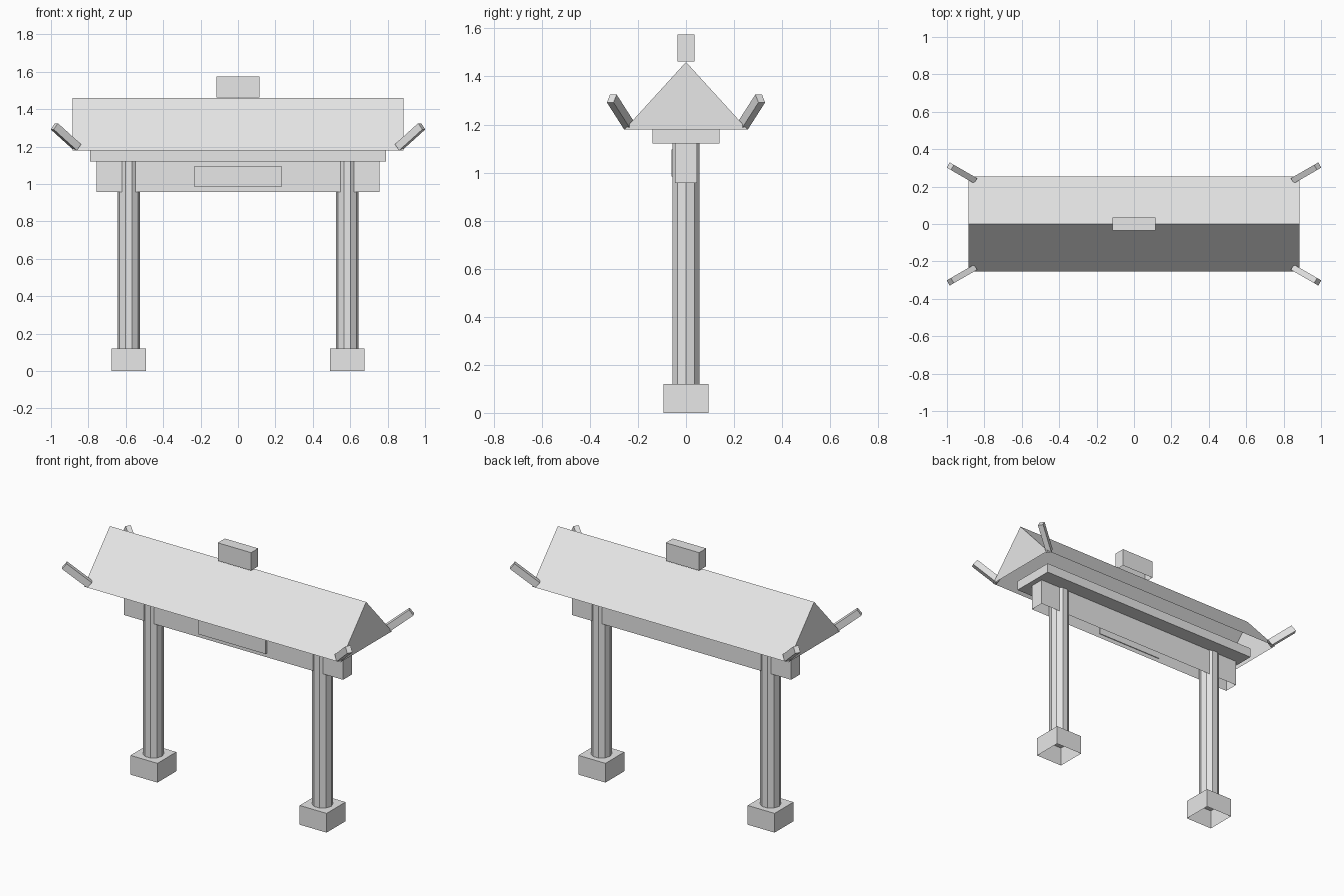
import bpy
import bmesh
from math import cos, sin, pi, radians
from mathutils import Matrix, Vector

cube = bpy.data.objects.get("Cube")
if cube:
    bpy.data.objects.remove(cube, do_unlink=True)

GREY = (0.8, 0.8, 0.8, 1.0)
grey = bpy.data.materials.new("plain_grey")
grey.use_nodes = True
grey.diffuse_color = GREY
grey.node_tree.nodes["Principled BSDF"].inputs["Base Color"].default_value = GREY


def finish(name, bm, open_bottom=False):
    """Turn a bmesh into a flat-shaded object, optionally without underside."""
    bmesh.ops.recalc_face_normals(bm, faces=bm.faces)
    bm.normal_update()
    if open_bottom:
        under = [f for f in bm.faces if f.normal.z < -0.9]
        bmesh.ops.delete(bm, geom=under, context='FACES_ONLY')
    mesh = bpy.data.meshes.new(name)
    bm.to_mesh(mesh)
    bm.free()
    mesh.materials.append(grey)
    obj = bpy.data.objects.new(name, mesh)
    bpy.context.collection.objects.link(obj)
    return obj


def prism(name, outline, offset, open_bottom=False):
    """Extrude a closed outline by an offset."""
    bm = bmesh.new()
    face = bm.faces.new([bm.verts.new(p) for p in outline])
    geom = bmesh.ops.extrude_face_region(bm, geom=[face], use_keep_orig=True)["geom"]
    moved = [g for g in geom if isinstance(g, bmesh.types.BMVert)]
    bmesh.ops.translate(bm, vec=offset, verts=moved)
    return finish(name, bm, open_bottom)


def box(name, x, y, z, open_bottom=False):
    """Box spanning the given (min, max) ranges."""
    outline = [(x[0], y[0], z[0]), (x[1], y[0], z[0]),
               (x[1], y[1], z[0]), (x[0], y[1], z[0])]
    return prism(name, outline, (0, 0, z[1] - z[0]), open_bottom)


# Posts: hollow plinths and ten-sided columns
POST_X, PLINTH, RADIUS, SIDES = 0.584, 0.093, 0.06, 10
for side, sx in (("left", 1), ("right", -1)):
    cx = sx * POST_X
    box(side + "_plinth", (cx - PLINTH, cx + PLINTH), (-PLINTH, PLINTH), (0, 0.12), True)
    ring = [(cx + RADIUS * cos(2 * pi * i / SIDES),
             RADIUS * sin(2 * pi * i / SIDES), 0.12) for i in range(SIDES)]
    prism(side + "_column", ring, (0, 0, 1.0))

# Cross beam, name plaque and ledge
box("cross_beam", (-0.757, 0.757), (-0.045, 0.045), (0.957, 1.12), True)
box("front_plaque", (-0.233, 0.233), (-0.06, -0.04), (0.983, 1.097))
box("roof_ledge", (-0.79, 0.79), (-0.14, 0.14), (1.12, 1.18))

# Gabled roof, open underneath, with a ridge block
gable = [(-0.885, -0.255, 1.18), (-0.885, 0.255, 1.18), (-0.885, 0, 1.46)]
prism("gable_roof", gable, (1.77, 0, 0), True)
box("ridge_block", (-0.115, 0.115), (-0.035, 0.035), (1.463, 1.575), True)

# Upturned corner horns
LENGTH, WIDTH, THICK = 0.182, 0.032, 0.042
for side, sx in (("left", 1), ("right", -1)):
    for end, sy in (("front", -1), ("back", 1)):
        bm = bmesh.new()
        bmesh.ops.create_cube(bm, size=1)
        turn = (Matrix.Rotation(radians(30), 4, 'Z')
                @ Matrix.Rotation(radians(-38), 4, 'Y')
                @ Matrix.Diagonal((LENGTH, WIDTH, THICK, 1)))
        place = Matrix.Translation(Vector((0.92, 0.273, 1.252)))
        mirror = Matrix.Diagonal((sx, sy, 1, 1))
        bmesh.ops.transform(bm, matrix=mirror @ place @ turn, verts=bm.verts)
        finish(f"{end}_{side}_horn", bm)
